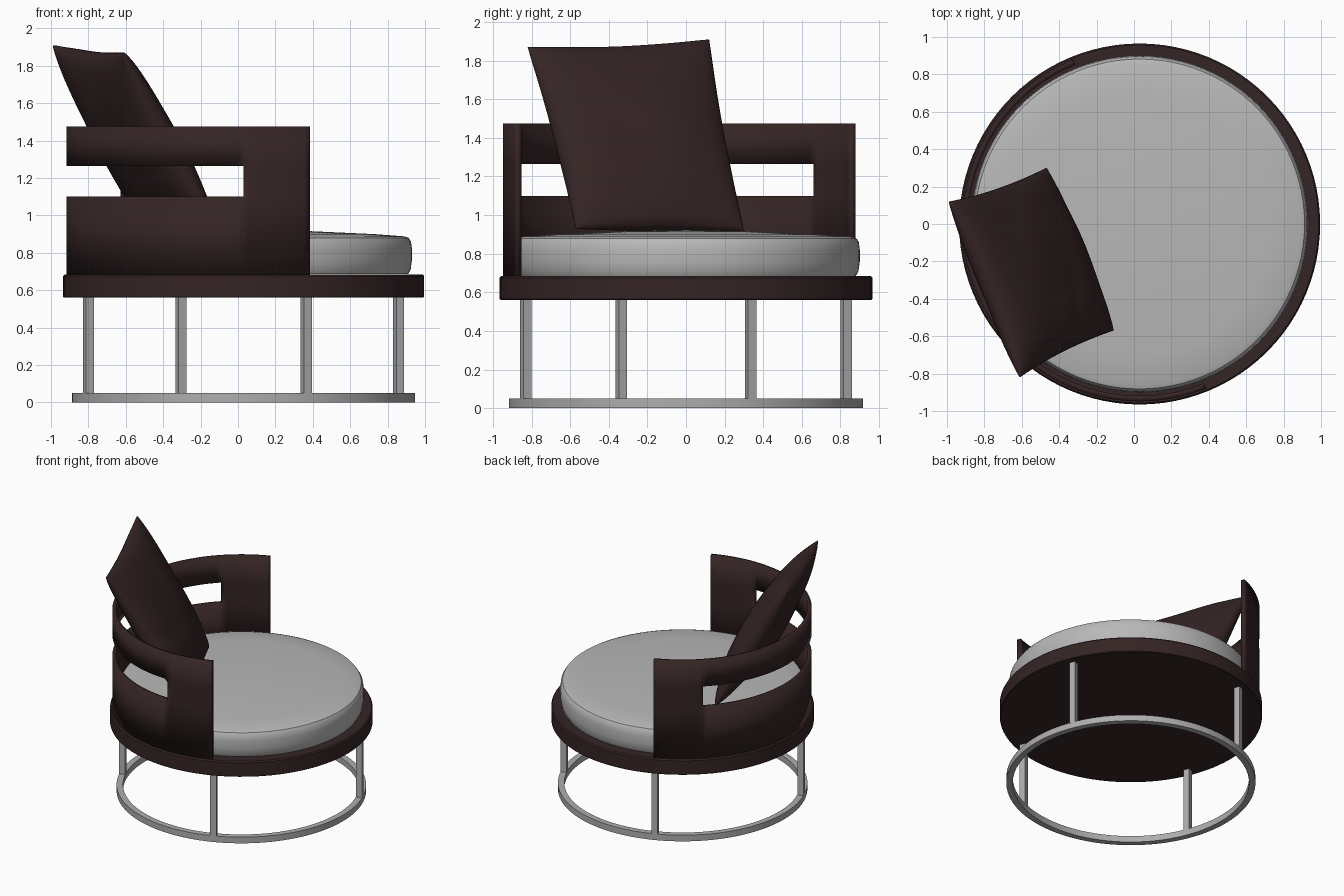
import bpy, bmesh, math
from mathutils import Vector

if "Cube" in bpy.data.objects:
    bpy.data.objects.remove(bpy.data.objects["Cube"], do_unlink=True)

CENTRE = Vector((0.03, 0, 0))


def material(name, colour):
    mat = bpy.data.materials.new(name)
    mat.use_nodes = True
    mat.diffuse_color = (*colour, 1)
    mat.node_tree.nodes["Principled BSDF"].inputs["Base Color"].default_value = (*colour, 1)
    return mat


BROWN = material("dark brown leather", (0.036, 0.018, 0.018))
GREY = material("pale grey fabric", (0.48, 0.48, 0.48))
METAL = material("brushed metal", (0.42, 0.42, 0.42))


def finish(name, bm, mat, origin=CENTRE, angle=35):
    bmesh.ops.recalc_face_normals(bm, faces=bm.faces)
    mesh = bpy.data.meshes.new(name)
    bm.to_mesh(mesh)
    bm.free()
    mesh.materials.append(mat)
    obj = bpy.data.objects.new(name, mesh)
    obj.location = origin
    bpy.context.collection.objects.link(obj)
    bpy.ops.object.select_all(action="DESELECT")
    obj.select_set(True)
    bpy.context.view_layer.objects.active = obj
    bpy.ops.object.shade_smooth_by_angle(angle=math.radians(angle))
    return obj


def lathe(name, profile, mat, closed=False, steps=96):
    """Spin an (r, z) profile round the chair's vertical axis."""
    bm = bmesh.new()
    verts = [bm.verts.new((r, 0, z)) for r, z in profile]
    edges = [bm.edges.new(pair) for pair in zip(verts, verts[1:])]
    if closed:
        edges.append(bm.edges.new((verts[-1], verts[0])))
    bmesh.ops.spin(bm, geom=verts + edges, axis=(0, 0, 1), cent=(0, 0, 0),
                   angle=math.tau, steps=steps)
    bmesh.ops.remove_doubles(bm, verts=bm.verts, dist=0.0005)
    return finish(name, bm, mat)


# Floor ring, platform and domed round seat cushion
lathe("floor_ring", [(0.87, 0), (0.917, 0), (0.917, 0.05), (0.87, 0.05)], METAL, closed=True)
lathe("platform", [(0, 0.56), (0.96, 0.56), (0.965, 0.565), (0.965, 0.675),
                   (0.957, 0.685), (0, 0.685)], BROWN)
lathe("seat_cushion", [(0, 0.686), (0.88, 0.686), (0.893, 0.71), (0.9, 0.76), (0.9, 0.82),
                       (0.895, 0.86), (0.882, 0.88), (0.86, 0.888), (0.7, 0.9),
                       (0.35, 0.916), (0, 0.922)], GREY)

# Four square legs, a quarter turn apart
for i in range(4):
    turn = math.radians(22 + 90 * i)
    bm = bmesh.new()
    bmesh.ops.create_cube(bm, size=1)
    bmesh.ops.scale(bm, vec=(0.046, 0.046, 0.52), verts=bm.verts)
    leg = finish(f"leg_{i + 1}", bm, METAL,
                 CENTRE + Vector((0.894 * math.cos(turn), 0.894 * math.sin(turn), 0.305)))
    leg.rotation_euler.z = turn

# Half-round backrest with a long slot
bm = bmesh.new()
levels = [0.685, 1.10, 1.265, 1.475]
columns = 90
grid = []
for c in range(columns + 1):
    a = math.radians(112 + 2 * c)
    grid.append([bm.verts.new((0.948 * math.cos(a), 0.948 * math.sin(a), z)) for z in levels])
for c in range(columns):
    for r in range(3):
        if r == 1 and 11 <= c < columns - 11:
            continue
        bm.faces.new((grid[c][r], grid[c + 1][r], grid[c + 1][r + 1], grid[c][r + 1]))
backrest = finish("backrest", bm, BROWN)
solid = backrest.modifiers.new("thickness", "SOLIDIFY")
solid.thickness = 0.03
solid.offset = -1
solid.use_even_offset = True

# Leaning pillow: two bulged sheets joined at the seam
bottom_left, bottom_right = Vector((-0.11, -0.57, 0.93)), Vector((-0.47, 0.3, 0.92))
top_left, top_right = Vector((-0.61, -0.82, 1.87)), Vector((-0.99, 0.12, 1.91))
normal = (bottom_right - bottom_left).cross(top_left - bottom_left).normalized()
N = 32


def pillow_point(u, v, side):
    # Seam edges draw in between the corners
    pu = u * (1 - 0.04 * (1 - v * v))
    pv = v * (1 - 0.05 * (1 - u * u) * (v > 0))
    s, t = (pu + 1) / 2, (pv + 1) / 2
    p = bottom_left.lerp(bottom_right, s).lerp(top_left.lerp(top_right, s), t)
    puff = ((1 - u * u) * (1 - v * v)) ** 0.42
    # Soft folds across the fabric
    fold = 0.012 * math.exp(-((v + 0.35 + 0.25 * u) / 0.08) ** 2) * (u < 0.3) * (0.3 - u)
    ripple = 0.008 * math.sin(5 * u + 2 * v) * math.cos(3 * v - u)
    return p + normal * side * (puff * (0.14 + ripple) - fold * puff)


bm = bmesh.new()
for side in (1, -1):
    # Sine spacing packs rows near the seam for a rounded rim
    ticks = [math.sin(math.pi * (i / N - 0.5)) for i in range(N + 1)]
    sheet = [[bm.verts.new(pillow_point(u, v, side)) for v in ticks] for u in ticks]
    for i in range(N):
        for j in range(N):
            bm.faces.new((sheet[i][j], sheet[i + 1][j], sheet[i + 1][j + 1], sheet[i][j + 1]))
bmesh.ops.remove_doubles(bm, verts=bm.verts, dist=0.0005)
finish("pillow", bm, BROWN, Vector((0, 0, 0)), 80)
